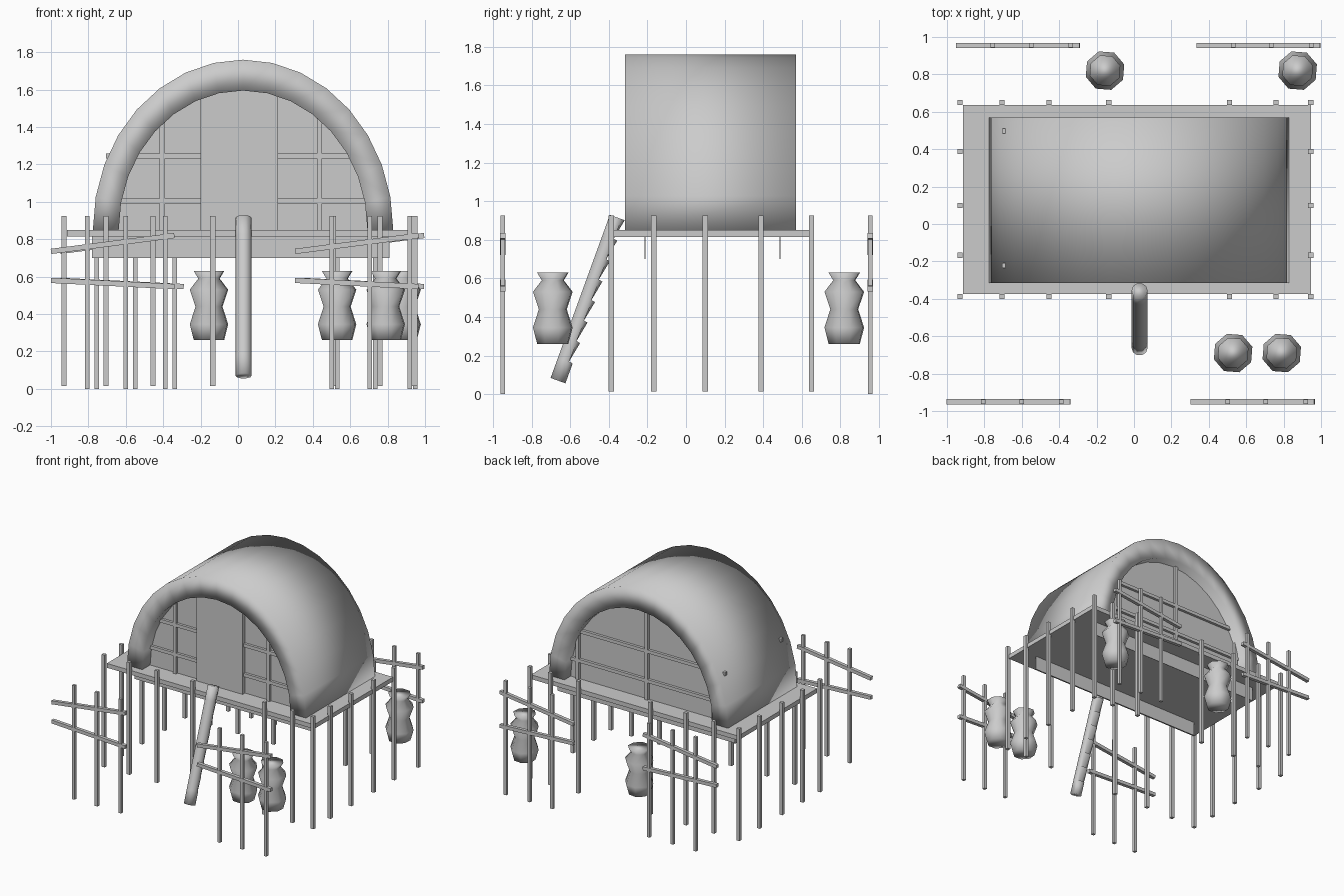
import bpy, bmesh, math
from mathutils import Vector, Matrix

if "Cube" in bpy.data.objects:
    bpy.data.objects.remove(bpy.data.objects["Cube"])

GREY = (0.6, 0.6, 0.6, 1)
mat = bpy.data.materials.new("plain grey")
mat.use_nodes = True
mat.diffuse_color = GREY
mat.node_tree.nodes["Principled BSDF"].inputs["Base Color"].default_value = GREY


def finish(name, bm, smooth=False):
    bmesh.ops.recalc_face_normals(bm, faces=bm.faces)
    for f in bm.faces:
        f.smooth = smooth
    mesh = bpy.data.meshes.new(name)
    bm.to_mesh(mesh)
    bm.free()
    mesh.materials.append(mat)
    obj = bpy.data.objects.new(name, mesh)
    bpy.context.collection.objects.link(obj)
    return obj


def add_box(bm, lo, hi):
    lo, hi = Vector(lo), Vector(hi)
    m = Matrix.Translation((lo + hi) / 2) @ Matrix.Diagonal((*(hi - lo), 1))
    bmesh.ops.create_cube(bm, size=1, matrix=m)


def add_bar(bm, a, b, w):
    """Square bar from point a to point b."""
    a, b = Vector(a), Vector(b)
    d = b - a
    turn = Matrix.Rotation(math.atan2(d.x, d.z), 4, 'Y')
    m = Matrix.Translation((a + b) / 2) @ turn @ Matrix.Diagonal((w, w, d.length, 1))
    bmesh.ops.create_cube(bm, size=1, matrix=m)


def loft(bm, rings, close=False):
    loops = [[bm.verts.new(p) for p in r] for r in rings]
    pairs = list(zip(loops, loops[1:]))
    n = len(loops[0])
    for a, b in pairs:
        for i in range(n):
            j = (i + 1) % n
            bm.faces.new((a[i], a[j], b[j], b[i]))
    if close:
        bm.faces.new(loops[0])
        bm.faces.new(loops[-1])


CX, FLOOR = 0.027, 0.85
ARC = [math.pi * i / 16 for i in range(17)]


def arch(a, b, y):
    return [Vector((CX + a * math.cos(t), y, FLOOR + b * math.sin(t))) for t in ARC]


# vaulted roof shell
bm = bmesh.new()
rings = [arch(0.803, 0.91, -0.315) + arch(0.665, 0.745, -0.315)[::-1],
         arch(0.803, 0.91, 0.57) + arch(0.665, 0.745, 0.57)[::-1]]
loops = [[bm.verts.new(p) for p in r] for r in rings]
n = len(loops[0])
for i in range(n):
    j = (i + 1) % n
    bm.faces.new((loops[0][i], loops[0][j], loops[1][j], loops[1][i]))
for lp in loops:
    for i in range(16):
        bm.faces.new((lp[i], lp[i + 1], lp[n - 2 - i], lp[n - 1 - i]))
finish("vault_roof", bm, True)

# end walls, running a little below the floor
for name, y in (("front_wall", -0.215), ("back_wall", 0.485)):
    bm = bmesh.new()
    pts = arch(0.74, 0.83, y)
    pts += [Vector((-0.78, y, 0.82)), Vector((-0.78, y, 0.7)),
            Vector((0.81, y, 0.7)), Vector((0.81, y, 0.82))]
    face = bm.faces.new([bm.verts.new(p) for p in pts])
    ext = bmesh.ops.extrude_face_region(bm, geom=[face])
    for v in ext["geom"]:
        if isinstance(v, bmesh.types.BMVert):
            v.co.y += 0.004
    finish(name, bm)


# lattice bars and door
def lattice(name, y, uprights):
    bm = bmesh.new()
    for x in uprights:
        top = FLOOR + 0.78 * math.sqrt(1 - ((x - CX) / 0.70) ** 2)
        add_bar(bm, (x, y, FLOOR), (x, y, top), 0.027)
    add_bar(bm, (-0.707, y, 1.245), (0.73, y, 1.245), 0.027)
    add_bar(bm, (-0.70, y, 1.005), (0.75, y, 1.005), 0.027)
    finish(name, bm)


lattice("front_lattice", -0.222, (-0.405, 0.435))
lattice("back_lattice", 0.497, (-0.6, 0.0, 0.62))
bm = bmesh.new()
add_box(bm, (-0.2, -0.245, FLOOR), (0.213, -0.21, 1.62))
finish("door", bm)

# platform and its posts
bm = bmesh.new()
add_box(bm, (-0.915, -0.375, 0.815), (0.945, 0.637, FLOOR))
finish("platform", bm)
bm = bmesh.new()
spots = [(x, y) for y in (-0.387, 0.65)
         for x in (-0.93, -0.705, -0.455, -0.135, 0.51, 0.76, 0.945)]
spots += [(x, y) for x in (-0.93, 0.945) for y in (-0.167, 0.1, 0.388)]
for x, y in spots:
    add_bar(bm, (x, y, 0.015), (x, y, 0.925), 0.027)
finish("platform_posts", bm)

# rough fences: three posts and two crooked rails
for name, x, y in (("front_right_fence", -1.0, -0.95), ("front_left_fence", 0.305, -0.95),
                   ("back_right_fence", -0.95, 0.955), ("back_left_fence", 0.335, 0.955)):
    bm = bmesh.new()
    for dx in (0.195, 0.4, 0.612):
        add_bar(bm, (x + dx, y, 0), (x + dx, y, 0.925), 0.024)
    add_bar(bm, (x, y, 0.735), (x + 0.66, y, 0.82), 0.028)
    add_bar(bm, (x, y, 0.58), (x + 0.66, y, 0.547), 0.028)
    finish(name, bm)

# double-bellied jars
PROFILE = [(0.085, 0.26), (0.108, 0.345), (0.076, 0.44), (0.108, 0.53),
           (0.06, 0.59), (0.086, 0.63)]
for k, (x, y) in enumerate([(0.53, -0.69), (0.79, -0.69), (-0.155, 0.82), (0.875, 0.82)]):
    bm = bmesh.new()
    loft(bm, [[(x + r * math.cos(math.pi * (i / 4 + 0.1)), y + r * math.sin(math.pi * (i / 4 + 0.1)), z)
               for i in range(8)] for r, z in PROFILE], close=True)
    finish("jar_%d" % (k + 1), bm, True)

# notched log ladder: the front is cut in above every tread
bm = bmesh.new()
foot, head = Vector((0.03, -0.663, 0.07)), Vector((0.03, -0.355, 0.918))
axis = (head - foot).normalized()
side = Vector((1, 0, 0))
front = side.cross(axis)
STEPS, R = 8, 0.043
rings = []
for s in range(STEPS):
    for t, cut in ((s, 0.02 if s else R), (s + 0.97, R)):
        c = foot.lerp(head, t / STEPS)
        ring = []
        for i in range(10):
            a = 2 * math.pi * i / 10
            depth = max(-cut, R * math.sin(a))
            ring.append(c + side * R * math.cos(a) + front * depth)
        rings.append(ring)
loft(bm, rings, close=True)
finish("notched_ladder", bm, True)
